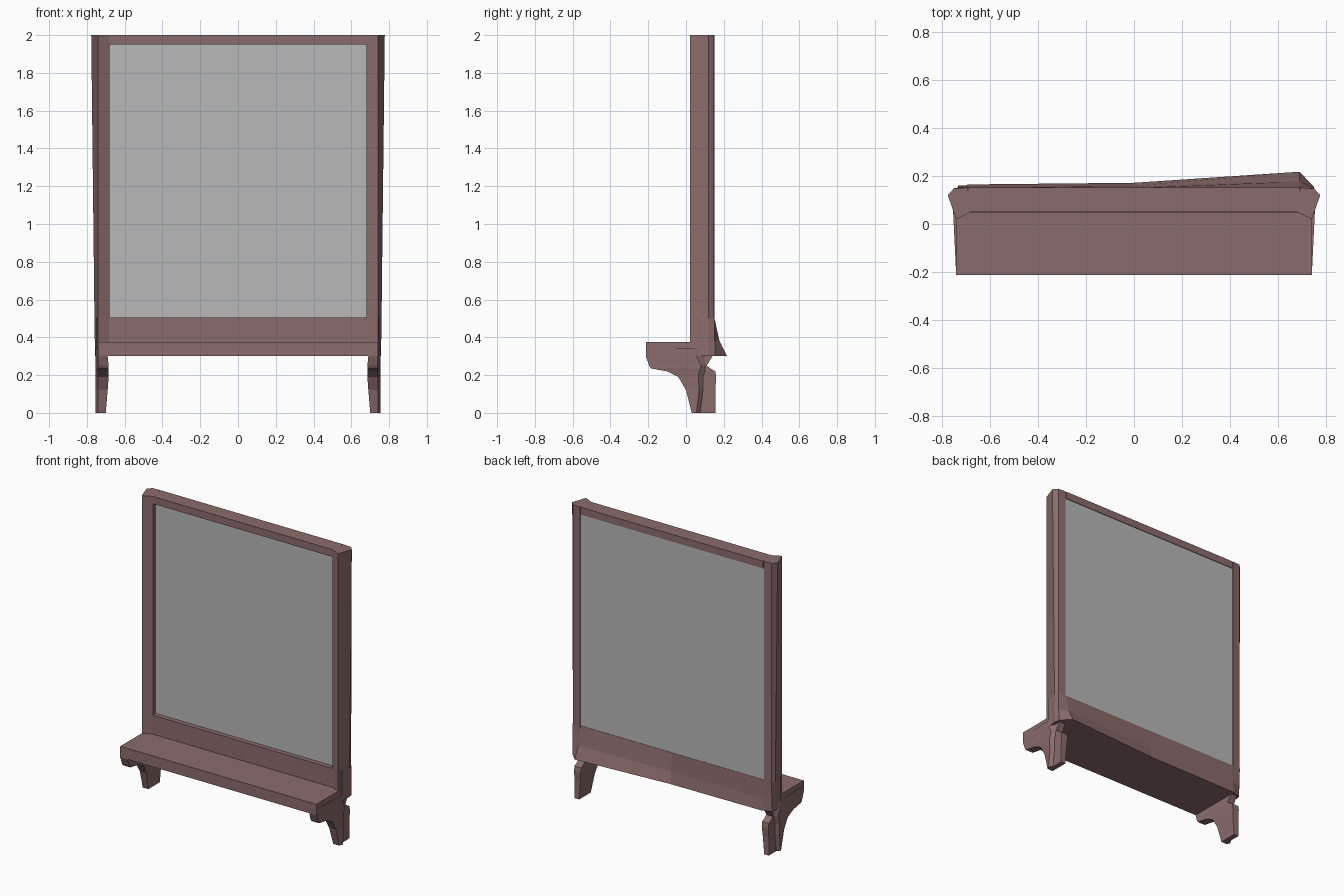
import bpy
import bmesh

if "Cube" in bpy.data.objects:
    bpy.data.objects.remove(bpy.data.objects["Cube"], do_unlink=True)


def material(name, color):
    m = bpy.data.materials.new(name)
    m.use_nodes = True
    m.diffuse_color = color
    m.node_tree.nodes["Principled BSDF"].inputs["Base Color"].default_value = color
    return m


wood = material("dusty brown wood", (0.26, 0.15, 0.15, 1))
glass = material("grey pane", (0.48, 0.48, 0.48, 1))


def loft(name, rings, mat):
    """Skin a row of matching closed rings and cap both ends."""
    bm = bmesh.new()
    rows = [[bm.verts.new(p) for p in ring] for ring in rings]
    n = len(rows[0])
    for a, b in zip(rows, rows[1:]):
        for i in range(n):
            j = (i + 1) % n
            bm.faces.new((a[i], a[j], b[j], b[i]))
    bm.faces.new(rows[0])
    bm.faces.new(rows[-1])
    bmesh.ops.recalc_face_normals(bm, faces=bm.faces)
    mesh = bpy.data.meshes.new(name)
    bm.to_mesh(mesh)
    bm.free()
    mesh.materials.append(mat)
    obj = bpy.data.objects.new(name, mesh)
    bpy.context.collection.objects.link(obj)
    return obj


def box(name, x, y, z, mat):
    ring = [(-x, y[0]), (x, y[0]), (x, y[1]), (-x, y[1])]
    return loft(name, [[(px, py, h) for px, py in ring] for h in z], mat)


# Side posts: pointed outer edge, tapering inwards towards the shelf
def post_ring(z, outer, back):
    return [(0.68, 0.085, z), (0.68, 0.05, z), (0.69, 0.045, z), (0.742, 0.02, z),
            (outer, 0.12, z), (0.752, back, z), (0.695, 0.152, z)]


# Legs: front bracket sweeping back into a foot, with a ridge on the outside
# height, front, ridge, valley, back, inner x
leg_rows = [
    (0.34, -0.213, 0.055, 0.10, 0.14, 0.69),
    (0.30, -0.213, 0.055, 0.10, 0.14, 0.69),
    (0.25, -0.195, 0.08, 0.10, 0.11, 0.685),
    (0.235, -0.185, 0.075, 0.10, 0.13, 0.685),
    (0.22, -0.10, 0.07, 0.10, 0.155, 0.685),
    (0.19, -0.04, 0.065, 0.09, 0.16, 0.685),
    (0.12, 0.00, 0.07, 0.09, 0.155, 0.69),
    (0.00, 0.03, 0.055, 0.075, 0.155, 0.70),
]


def leg_ring(z, front, ridge, valley, back, inner):
    return [(inner, front, z), (0.742, front, z), (0.755, ridge, z),
            (0.735, valley, z), (0.735, back, z), (inner, back, z)]


def mirrored(ring, side):
    return [(side * x, y, z) for x, y, z in ring]


for side, label in ((1, "left"), (-1, "right")):
    posts = [post_ring(2, 0.777, 0.148), post_ring(0.5, 0.76, 0.148),
             post_ring(0.3, 0.757, 0.14)]
    loft(label + "_post", [mirrored(r, side) for r in posts], wood)
    loft(label + "_leg", [mirrored(leg_ring(*r), side) for r in leg_rows], wood)

# Rails of the frame; the lower one flares out unevenly at the back
box("top_rail", 0.69, (0.05, 0.152), (1.95, 2), wood)
flare = [(-0.752, 0.14), (-0.69, 0.165), (0, 0.172), (0.69, 0.218), (0.752, 0.155)]
loft("bottom_rail", [[(x, 0.048, 0.3), (x, 0.048, 0.505), (x, 0.15, 0.505),
                      (x, 0.15 + (b - 0.15) * 0.4, 0.38), (x, b, 0.3)]
                     for x, b in flare], wood)

# Pane, set back at the front and nearly flush at the back
box("pane", 0.695, (0.08, 0.148), (0.5, 1.955), glass)

# Shelf
box("shelf", 0.742, (-0.213, 0.06), (0.3, 0.375), wood)
